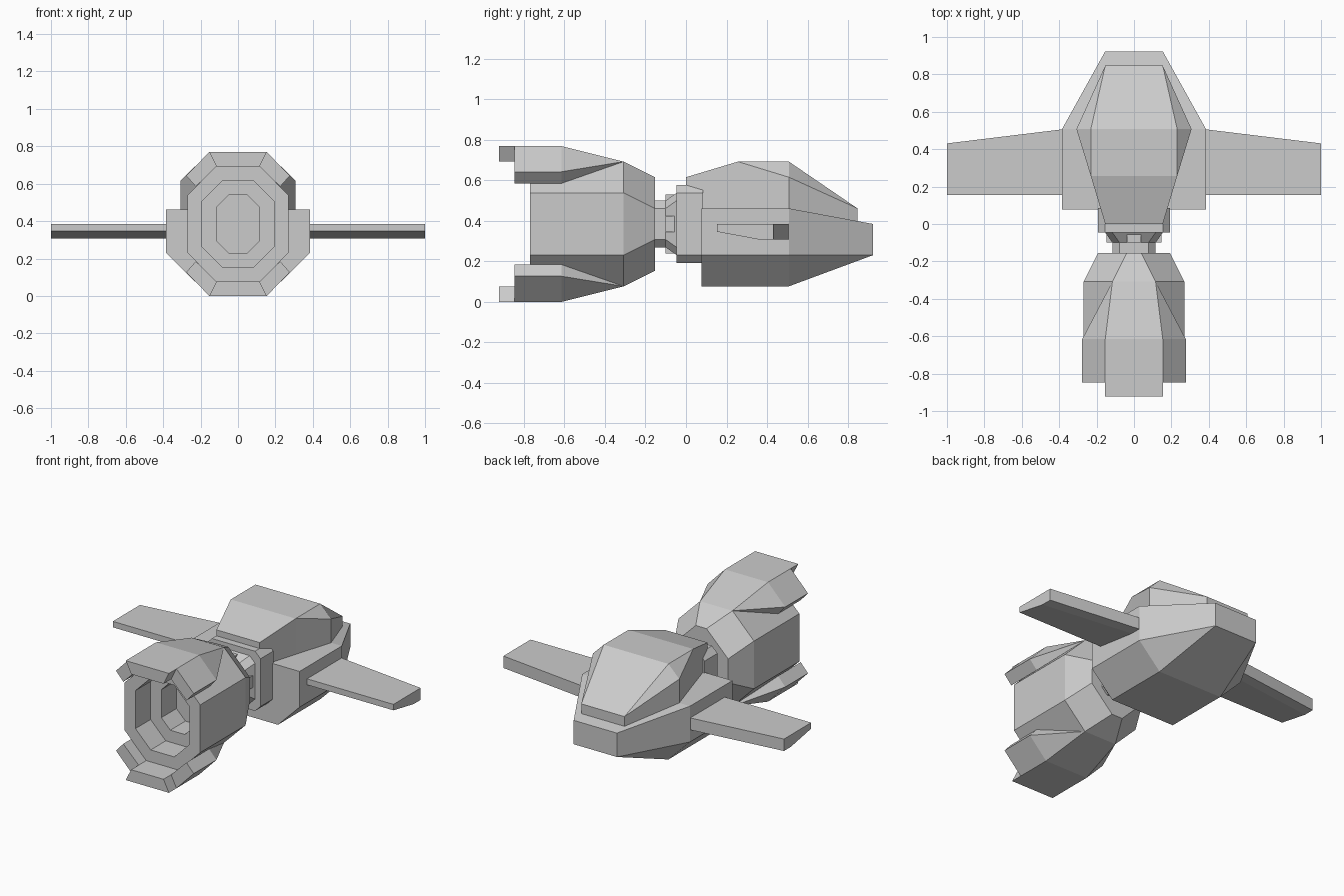
import bpy, bmesh

if "Cube" in bpy.data.objects:
    bpy.data.objects.remove(bpy.data.objects["Cube"])

U = 1 / 13  # grid module of the model


def loft(name, rings):
    """Skin equal-length rings given as (y, [(x, z), ...]) or lists of (x, y, z), in modules."""
    bm = bmesh.new()
    loops = []
    for ring in rings:
        pts = [(x, ring[0], z) for x, z in ring[1]] if isinstance(ring, tuple) else ring
        loops.append([bm.verts.new((x * U, y * U, z * U)) for x, y, z in pts])
    n = len(loops[0])
    for a, b in zip(loops, loops[1:]):
        for i in range(n):
            j = (i + 1) % n
            bm.faces.new((a[i], a[j], b[j], b[i]))
    bm.faces.new(loops[0][::-1])
    bm.faces.new(loops[-1])
    bmesh.ops.remove_doubles(bm, verts=bm.verts, dist=1e-4)
    bmesh.ops.recalc_face_normals(bm, faces=bm.faces)
    mesh = bpy.data.meshes.new(name)
    bm.to_mesh(mesh)
    bm.free()
    obj = bpy.data.objects.new(name, mesh)
    bpy.context.collection.objects.link(obj)
    return obj


def octagon(hw, hh, top, side):
    """Eight-sided section around the engine axis."""
    q = [(hw, side), (top, hh), (-top, hh), (-hw, side),
         (-hw, -side), (-top, -hh), (top, -hh), (hw, -side)]
    return [(x, z + 5) for x, z in q]


def sym(half):
    """Complete a right-hand half section to both sides."""
    return half + [(-x, z) for x, z in reversed(half)]


# Engine shell with stepped nozzle recess
outer = octagon(3.5, 4, 1.5, 2)
step = octagon(2.5, 3, 1.09, 1.59)
core = octagon(1.5, 2, 0.67, 1.17)
loft("engine", [(-6, core), (-8, core), (-8, step), (-10, step),
                (-10, outer), (-4, outer), (-2, octagon(2.5, 3, 0.5, 1))])

# Flared armour plates above and below the engine
for sz, tag in ((1, "top"), (-1, "bottom")):
    def flip(pts, sx=1):
        return [(x * sx, 5 + sz * (z - 5)) for x, z in pts]
    mid = flip([(-2, 10), (2, 10), (1.5, 9), (-1.5, 9)])
    mid_root = flip([(-1.5, 9), (1.5, 9), (1.5, 9), (-1.5, 9)])
    loft(tag + "_engine_plate", [(-12, mid), (-8, mid), (-4, mid_root)])
    for sx, side in ((1, "right"), (-1, "left")):
        wing = flip([(2, 10), (3.6, 8.35), (2.93, 7.6), (1.5, 9)], sx)
        root = flip([(1.5, 9)] * 4, sx)
        loft(f"{tag}_{side}_engine_plate", [(-11, wing), (-8, wing), (-4, root)])

# Neck and collar joining engine to hull
loft("neck", [(-2.1, octagon(1.5, 1.5, 1, 1)), (-1.3, octagon(1.5, 1.5, 1, 1)),
              (-0.6, octagon(2, 2, 1.5, 1.5))])
collar = octagon(2.5, 2.5, 2, 2)
loft("collar", [(-0.6, collar), (1.1, collar)])

# Small locking blocks around the neck
for dx, dz in ((1, 0), (-1, 0), (0, 1), (0, -1)):
    hx, hz = (0.3, 0.5) if dx else (0.5, 0.3)
    cx, cz = dx * 1.6, 5 + dz * 1.6
    block = [(cx - hx, cz - hz), (cx + hx, cz - hz), (cx + hx, cz + hz), (cx - hx, cz + hz)]
    loft("neck_block", [(-1.3, block), (-0.5, block)])

# Hull
body = sym([(3, 1), (5, 3), (5, 6)])
loft("hull", [(1, body), (6.6, body), (12, sym([(2, 3), (2, 3), (2, 5)]))])

# Faceted canopy: bottom, shoulder, top
loft("canopy", [(0, sym([(2, 7.4), (2, 8), (2, 8)])),
                (1, sym([(2.3, 7), (2.3, 8.3), (2.3, 8.3)])),
                (1, sym([(2.3, 5.8), (2.3, 8.3), (2.3, 8.3)])),
                (3.33, sym([(3, 5.8), (3, 9), (3, 9)])),
                (6.6, sym([(4, 5.8), (4, 8), (3, 9)])),
                (11, sym([(2, 5), (2, 6), (2, 6)]))])

# Wings with tapered trailing edge
for s, side in ((1, "right"), (-1, "left")):
    def section(x, lead):
        return [(s * x, 2, 5), (s * x, 2, 4.5), (s * x, lead - 0.9, 4),
                (s * x, lead, 4), (s * x, lead, 5)]
    loft(side + "_wing", [section(4.8, 6.6), section(13, 5.6)])
